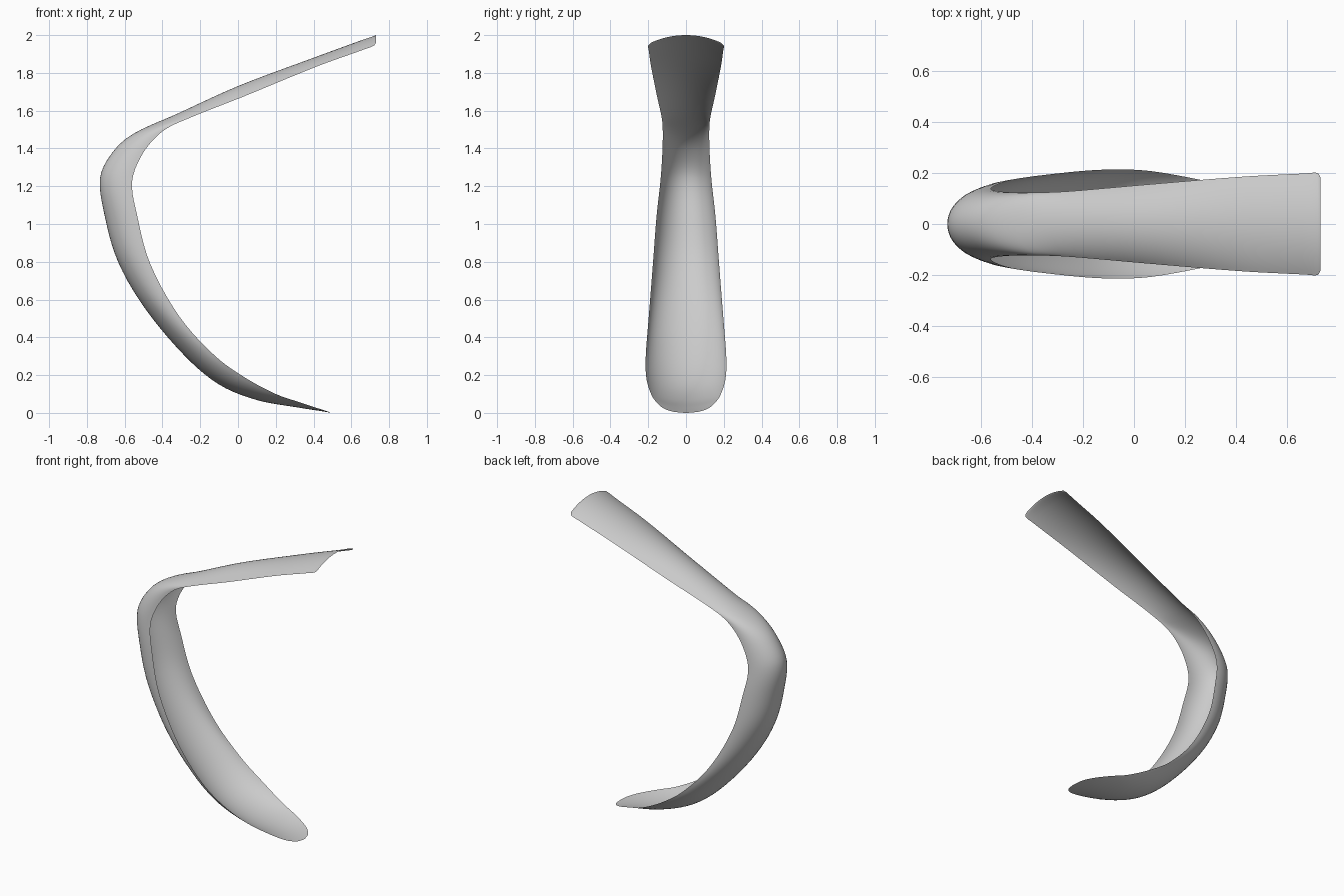
import bpy
import bmesh
import math
from mathutils import Vector

STEPS = 5      # rings between neighbouring stations
ACROSS = 24    # faces across the sheet

cube = bpy.data.objects.get("Cube")
if cube:
    bpy.data.objects.remove(cube, do_unlink=True)

# Stations along the strip: spine x, spine z, rim x, rim z, half width
stations = [Vector(s) for s in (
    (.73, 2, .73, 1.96, .185),
    (.72, 1.995, .72, 1.945, .2),
    (.66, 1.975, .67, 1.925, .198),
    (.4, 1.88, .42, 1.835, .185),
    (0, 1.73, .03, 1.675, .153),
    (-.33, 1.58, -.26, 1.56, .128),
    (-.55, 1.48, -.4, 1.49, .123),
    (-.66, 1.385, -.5, 1.38, .125),
    (-.73, 1.245, -.56, 1.23, .135),
    (-.705, 1.04, -.535, 1.05, .155),
    (-.635, .8, -.465, .79, .175),
    (-.49, .55, -.31, .51, .197),
    (-.28, .3, -.12, .3, .213),
    (-.1, .15, .04, .185, .21),
    (.1, .068, .2, .1, .185),
    (.32, .028, .33, .055, .155),
    (.43, .011, .43, .022, .115),
    (.48, .003, .48, .006, .065),
    (.495, 0, .495, 0, .008),
)]


def smooth_path(points):
    """Pass a smooth curve through the stations."""
    result = []
    for i in range(len(points) - 1):
        b, c = points[i], points[i + 1]
        a = points[i - 1] if i else b
        d = points[i + 2] if i + 2 < len(points) else c
        # tangents weighted by spacing so uneven stations do not overshoot
        ab, bc, cd = (b - a).length, (c - b).length, (d - c).length
        m = (c - a) * (bc / (ab + bc))
        n = (d - b) * (bc / (bc + cd))
        for k in range(STEPS):
            t = k / STEPS
            h = t * t * (3 - 2 * t)
            result.append(b * (1 - h) + c * h
                          + m * (t * (1 - t) ** 2) - n * (t * t * (1 - t)))
    result.append(points[-1])
    return result


def ring(bm, station):
    """Lay a circular arc from rim to rim, with its crown on the spine."""
    sx, sz, rx, rz, width = station
    spine = Vector((sx, 0, sz))
    inward = Vector((rx, 0, rz)) - spine
    angle = 2 * math.atan2(inward.length, width)
    angle = max(.05, min(angle, math.pi / 2))
    verts = []
    for k in range(ACROSS + 1):
        a = angle * (2 * k / ACROSS - 1)
        depth = (1 - math.cos(a)) / (1 - math.cos(angle))
        point = spine + inward * depth
        point.y = width * math.sin(a) / math.sin(angle)
        verts.append(bm.verts.new(point))
    return verts


# Curved open sheet, skinned ring by ring
bm = bmesh.new()
rings = [ring(bm, s) for s in smooth_path(stations)]
for upper, lower in zip(rings, rings[1:]):
    for k in range(ACROSS):
        face = bm.faces.new((upper[k], upper[k + 1], lower[k + 1], lower[k]))
        face.smooth = True

# Turn the normals to the convex side
bm.normal_update()
middle = rings[len(rings) // 2]
crown = middle[ACROSS // 2]
if crown.normal.dot(middle[0].co - crown.co) > 0:
    bmesh.ops.reverse_faces(bm, faces=bm.faces[:])

mesh = bpy.data.meshes.new("curved_strip")
bm.to_mesh(mesh)
bm.free()
strip = bpy.data.objects.new("curved_strip", mesh)
bpy.context.collection.objects.link(strip)

# Plain light grey
grey = bpy.data.materials.new("light_grey")
grey.use_nodes = True
colour = (.6, .6, .6, 1)
grey.diffuse_color = colour
grey.node_tree.nodes["Principled BSDF"].inputs["Base Color"].default_value = colour
mesh.materials.append(grey)
